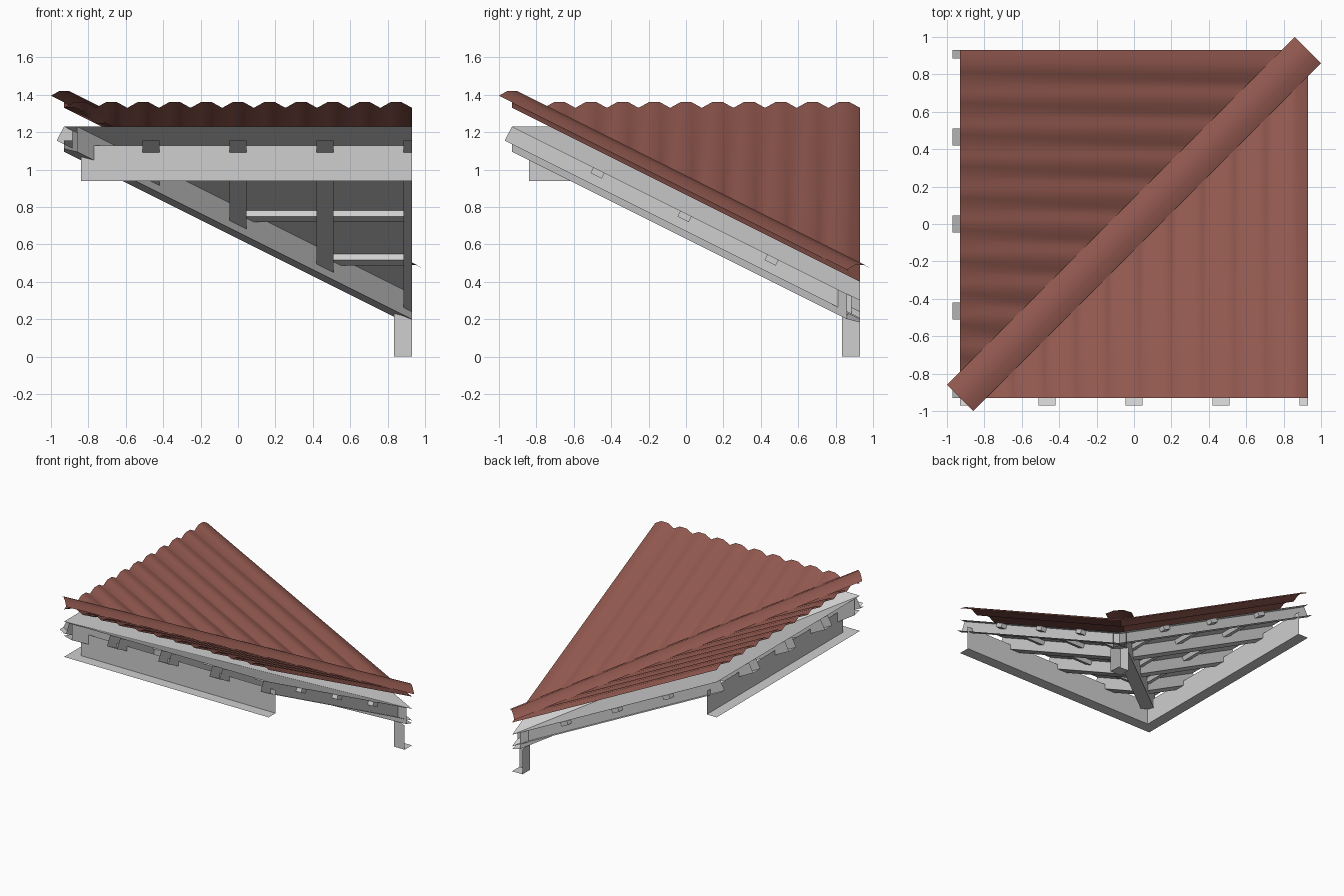
import bpy
from math import sqrt

if "Cube" in bpy.data.objects:
    bpy.data.objects.remove(bpy.data.objects["Cube"])

E = 0.93        # half size of the square module
IN = 0.84       # inner face of the supporting beams and post
BAY = 0.465     # rafter spacing
S2 = sqrt(2)


def material(name, rgb):
    m = bpy.data.materials.new(name)
    m.diffuse_color = (*rgb, 1)
    m.use_nodes = True
    m.node_tree.nodes["Principled BSDF"].inputs["Base Color"].default_value = m.diffuse_color
    return m


RED = material("red_tile", (0.28, 0.097, 0.077))
GREY = material("grey_frame", (0.62, 0.62, 0.62))


def make(name, verts, faces, mat, smooth=False):
    me = bpy.data.meshes.new(name)
    me.from_pydata(verts, [], faces)
    me.materials.append(mat)
    me.polygons.foreach_set("use_smooth", [smooth] * len(me.polygons))
    me.update()
    ob = bpy.data.objects.new(name, me)
    bpy.context.collection.objects.link(ob)
    return ob


def pair(name, verts, faces, mat, smooth=False):
    """Build a part and its twin mirrored across the valley diagonal."""
    make(name + "_front", verts, faces, mat, smooth)
    make(name + "_left", [(y, x, z) for x, y, z in verts],
         [f[::-1] for f in faces], mat, smooth)


def roof_z(y):
    return 0.865 - 0.5 * y


def deck_z(y):
    return 0.765 - 0.5 * y


# corrugated roof sheets, each cut along the valley
N = 11
p = 2 * E / N
prof = []
for i in range(N):
    x = -E + i * p
    prof += [(x, 0), (x + 0.32 * p, 0.03), (x + 0.68 * p, 0.03)]
prof.append((E, 0))
verts, faces = [], []
for x, h in prof:
    verts += [(x, -E, roof_z(-E) + h), (x, x, roof_z(x) + h)]
for i in range(len(prof) - 1):
    a = 2 * i
    if i == 0:
        faces.append((0, 2, 3))
    else:
        faces.append((a, a + 2, a + 3, a + 1))
pair("roof_sheet", verts, faces, RED, True)

# faceted cap along the valley
verts, faces = [], []
for t in (-E, E):
    for s, h in ((-0.099, 0), (-0.036, 0.025), (0.036, 0.025), (0.099, 0)):
        verts.append((t + s / S2, t - s / S2, 0.93 - 0.5 * t + h))
for i in range(3):
    faces.append((i, i + 1, i + 5, i + 4))
make("valley_cap", verts, [f for f in faces], RED, True)

# flat deck under the sheets
pair("deck", [(-E, -E, deck_z(-E)), (E, -E, deck_z(-E)), (E, E, deck_z(E))],
     [(0, 1, 2)], GREY)


# rafters: open troughs under the deck with projecting tails
def rafter(i, x0, x1, left=True, right=True):
    v = []
    for x in (x0, x1):
        tail = -0.97
        v += [(x, -E, deck_z(-E)), (x, tail, 0.67 - 0.5 * tail),
              (x, x, 0.67 - 0.5 * x), (x, x, deck_z(x))]
    f = [(1, 2, 6, 5)]
    if left:
        f.append((0, 3, 2, 1))
    if right:
        f.append((4, 5, 6, 7))
    pair(f"rafter_{i}", v, f, GREY)


W = 0.046
rafter(0, -E, -E + W, left=False)
for i in (-1, 0, 1):
    rafter(i + 2, i * BAY - W, i * BAY + W)
rafter(4, E - W, E, right=False)

# battens running between the rafters, square to the slope
for i in (-1, 0, 1):
    c = i * BAY
    sec = [(-0.03, 0.015), (-0.045, -0.0155), (0.015, -0.0455), (0.03, -0.015)]
    v = [(x, c + dy, deck_z(c) + dz) for x in (c, E) for dy, dz in sec]
    pair(f"batten_{i + 2}", v,
         [(0, 1, 5, 4), (1, 2, 6, 5), (2, 3, 7, 6), (4, 5, 6, 7)], GREY)

# valley beam: underside with pointed ends and two sides
o = 0.035
v = [(-E, -E, 0.648 + 0.5 * E), (E, E, 0.648 - 0.5 * E)]
for s in (1, -1):
    for t in (-E + o, E - o):
        x, y = t + s * o, t - s * o
        v += [(x, y, 0.648 - 0.5 * t), (x, y, deck_z(min(x, y)))]
make("valley_beam", v,
     [(0, 6, 8, 1, 4, 2), (2, 4, 5, 3), (6, 7, 9, 8)], GREY)

# supporting beams: upright face and bottom strip, open on the outside
B, T = 0.94, 1.13
pair("support_beam",
     [(-IN, -IN, B), (E, -IN, B), (E, -IN, T), (-IN, -IN, T),
      (-E, -E, B), (E, -E, B)],
     [(0, 1, 2, 3), (4, 0, 1, 5)], GREY)

# corner post: inner faces and foot
q = 0.835
pair("corner_post", [(q, q, 0), (E, q, 0), (E, q, 0.2), (q, q, 0.235)],
     [(0, 1, 2, 3)], GREY)
make("post_foot", [(q, q, 0), (q, E, 0), (E, E, 0), (E, q, 0)],
     [(0, 1, 2, 3)], GREY)
